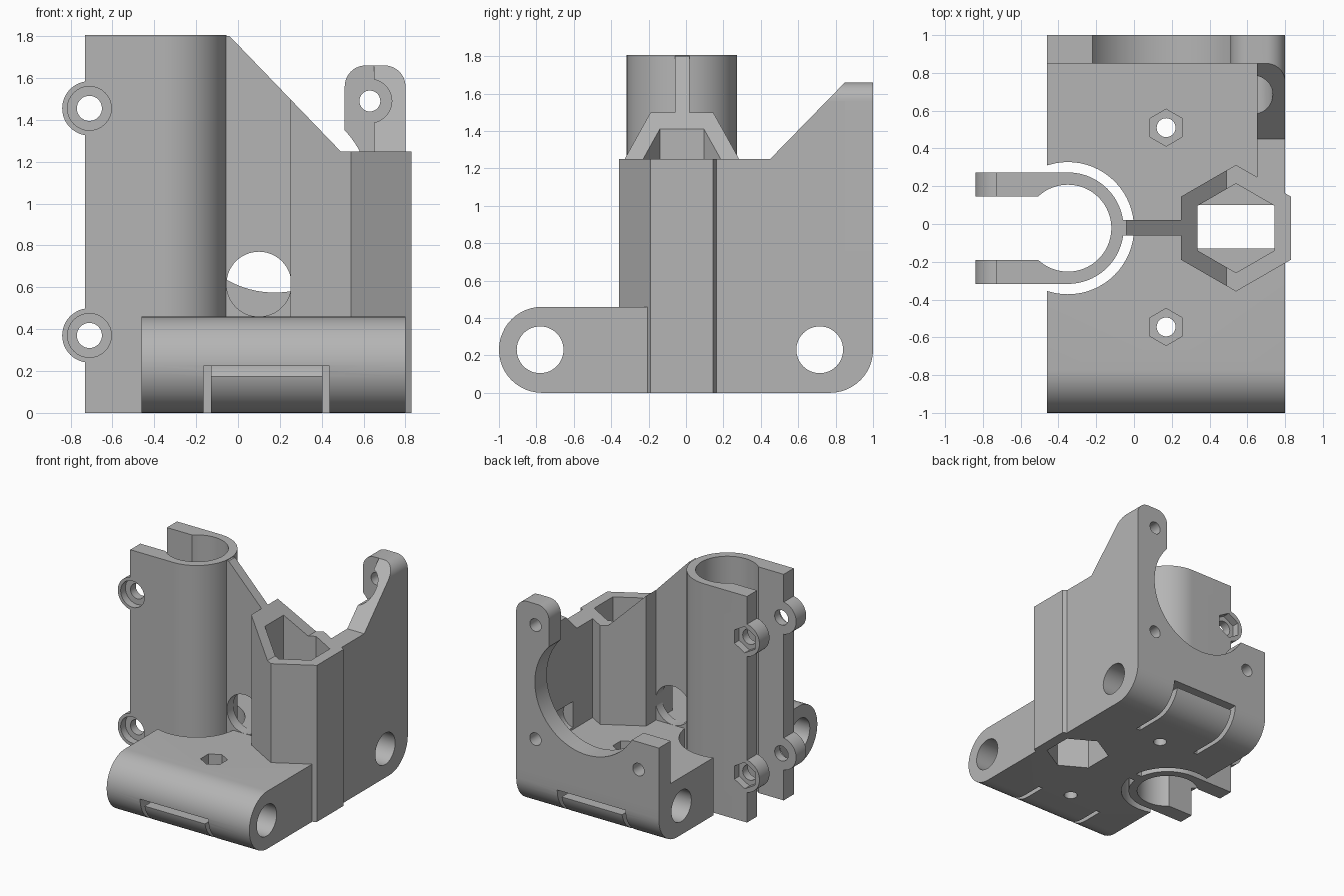
import bpy, bmesh, math

cube = bpy.data.objects.get("Cube")
if cube:
    bpy.data.objects.remove(cube, do_unlink=True)

grey = bpy.data.materials.new("plain grey")
grey.use_nodes = True
COLOUR = (0.46, 0.46, 0.46, 1)
grey.diffuse_color = COLOUR
grey.node_tree.nodes["Principled BSDF"].inputs["Base Color"].default_value = COLOUR


def prism(name, points, axis, low, high):
    """Extrude a flat outline along an axis; points use the other two axes."""
    def place(a, b, t):
        return {"x": (t, a, b), "y": (a, t, b), "z": (a, b, t)}[axis]
    bm = bmesh.new()
    face = bm.faces.new([bm.verts.new(place(a, b, low)) for a, b in points])
    made = bmesh.ops.extrude_face_region(bm, geom=[face])["geom"]
    shift = place(0, 0, high - low)
    bmesh.ops.translate(bm, vec=shift, verts=[v for v in made if isinstance(v, bmesh.types.BMVert)])
    bmesh.ops.recalc_face_normals(bm, faces=bm.faces)
    mesh = bpy.data.meshes.new(name)
    bm.to_mesh(mesh)
    bm.free()
    mesh.materials.append(grey)
    ob = bpy.data.objects.new(name, mesh)
    bpy.context.collection.objects.link(ob)
    return ob


def arc(a, b, r, start, end, n=12):
    angles = [math.radians(start + (end - start) * i / n) for i in range(n + 1)]
    return [(a + r * math.cos(t), b + r * math.sin(t)) for t in angles]


def ring(a, b, r, sides=64):
    step = 360 / sides
    return arc(a, b, r, 90, 450 - step, sides - 1)


def rect(a0, a1, b0, b1):
    return [(a0, b0), (a1, b0), (a1, b1), (a0, b1)]


def combine(target, tool, operation):
    mod = target.modifiers.new("join", "BOOLEAN")
    mod.operation, mod.solver, mod.object = operation, "EXACT", tool
    graph = bpy.context.evaluated_depsgraph_get()
    mesh = bpy.data.meshes.new_from_object(target.evaluated_get(graph))
    target.modifiers.clear()
    target.data = mesh
    bpy.data.objects.remove(tool, do_unlink=True)


def cut(target, points, axis, low, high):
    combine(target, prism("cutter", points, axis, low, high), "DIFFERENCE")


LEFT, RIGHT, MID = -0.46, 0.80, -0.022
CLAMP_X, TOWER_X, ROD_Z = -0.35, 0.54, 0.23

# Base block with rounded front and rear lower edge
body = prism("carriage_body",
             arc(-0.77, ROD_Z, 0.23, 90, 270, 24) + arc(0.77, ROD_Z, 0.23, 270, 360) + [(1, 0.46)],
             "x", LEFT, RIGHT)
cut(body, ring(CLAMP_X, MID, 0.35), "z", -1, 1)

# Motor plate with a large round opening
plate = prism("motor_plate",
              [(LEFT, 0.3), (RIGHT, 0.3)] + arc(0.70, 1.56, 0.10, 0, 90)
              + arc(0.61, 1.56, 0.10, 90, 180) + [(0.51, 0.8), (LEFT, 0.8)],
              "y", 0.85, 1)
cut(plate, ring(0.175, 1.035, 0.46, 96), "y", 0, 2)

# Side wall with a sloped brace, rounded at its top outer edge
wall = prism("side_wall",
             [(0.1, 0.3), (1, 0.3), (1, 1.66), (0.85, 1.66), (0.45, 1.25), (0.1, 1.25)],
             "x", 0.65, RIGHT)
outline = prism("outline", [(0.5, 0), (RIGHT, 0)] + arc(0.70, 1.56, 0.10, 0, 90) + [(0.5, 1.66)], "y", 0, 2)
combine(wall, outline, "INTERSECT")

# Hexagonal tower and the rib tying it to the clamp, under one sloping roofline
tower = prism("nut_tower", ring(TOWER_X, MID, 0.335, 6), "z", 0, 1.6)
rib = prism("rib", rect(-0.09, 0.30, -0.06, 0.02), "z", 0, 1.8)
cut(rib, ring(0.10, 0.615, 0.155), "y", -1, 1)
combine(tower, rib, "UNION")
cut(tower, [(-0.2, 1.966), (0.49, 1.25), (1, 1.25), (1, 2.2), (-0.2, 2.2)], "y", -1, 1)

# Split round clamp with two arms and screw bosses
clamp = prism("clamp", ring(CLAMP_X, MID, 0.295, 96), "z", 0, 1.805)
combine(clamp, prism("arms", rect(-0.73, CLAMP_X, MID - 0.295, MID + 0.295), "z", 0, 1.805), "UNION")
BOSSES = (0.37, 1.455)
for z in BOSSES:
    combine(clamp, prism("boss", ring(-0.71, z, 0.13, 48), "y", MID - 0.295, MID + 0.295), "UNION")
cut(clamp, ring(CLAMP_X, MID, 0.23, 96), "z", -1, 3)
cut(clamp, rect(-0.95, CLAMP_X, MID - 0.168, MID + 0.168), "z", -1, 3)
for z in BOSSES:
    cut(clamp, ring(-0.71, z, 0.06, 32), "y", -1, 1)
    cut(clamp, ring(-0.71, z, 0.105, 32), "y", -1, MID - 0.235)
    cut(clamp, ring(-0.71, z, 0.105, 6), "y", MID + 0.235, 1)

for part in (plate, wall, tower, clamp):
    combine(body, part, "UNION")

# Hexagonal shaft, with a slotted floor between two pockets
cut(body, ring(TOWER_X, MID, 0.236, 6), "z", 0.30, 3)
cut(body, ring(TOWER_X, MID, 0.236, 6), "z", -1, 0.27)
cut(body, rect(0.336, 0.744, -0.13, 0.10), "z", 0.2, 0.4)

# Rod holes
for y in (-0.78, 0.715):
    cut(body, ring(y, ROD_Z, 0.125, 48), "x", -2, 2)

# Motor screw holes, with head clearance in the side wall
for x, z in ((0.63, 1.49), (0.63, 0.58), (-0.28, 0.58)):
    cut(body, ring(x, z, 0.05, 32), "y", 0.8, 2)
    if x > 0:
        cut(body, ring(x, z, 0.105, 32), "y", 0.5, 0.85)

# Vertical bolts with hexagonal recesses
for y in (-0.545, 0.51):
    cut(body, ring(0.17, y, 0.05, 32), "z", -1, 1)
    cut(body, ring(0.17, y, 0.098, 6), "z", 0.34, 1)

# Flexible tongues under each rod, freed by thin slits
for y0, y1, e0, e1 in ((-1.1, -0.6, -1.1, -0.88), (0.55, 1.1, 0.82, 1.1)):
    for x0, x1 in ((-0.165, -0.13), (0.403, 0.438)):
        cut(body, rect(x0, x1, y0, y1), "z", -1, 0.225)
    cut(body, rect(-0.165, 0.438, e0, e1), "z", 0.177, 0.225)

bpy.ops.object.select_all(action="DESELECT")
body.select_set(True)
bpy.context.view_layer.objects.active = body
bpy.ops.object.shade_smooth_by_angle(angle=math.radians(25))
